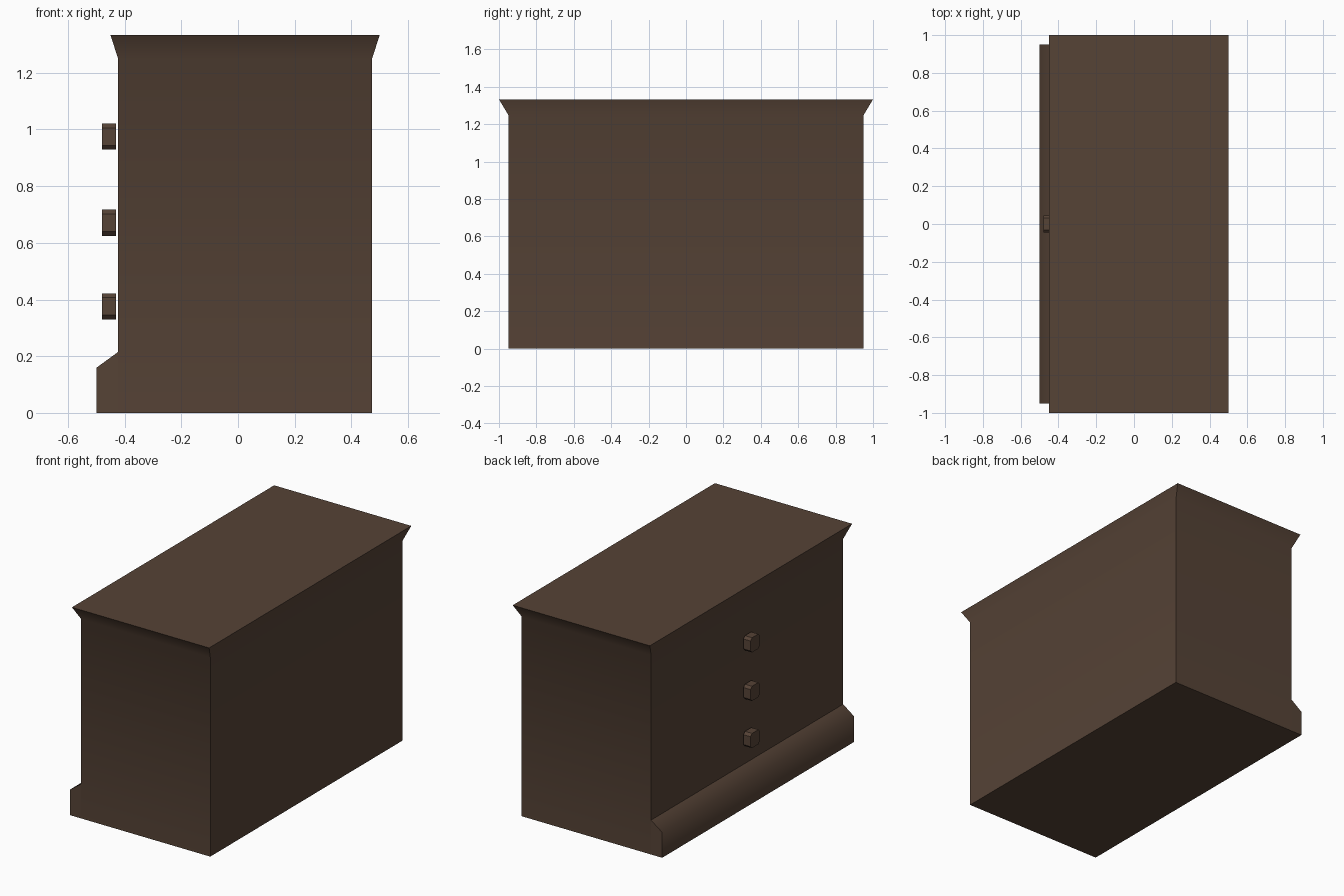
import bpy, bmesh, math

if "Cube" in bpy.data.objects:
    bpy.data.objects.remove(bpy.data.objects["Cube"])

wood = bpy.data.materials.new("dark_brown_wood")
wood.diffuse_color = (0.093, 0.056, 0.037, 1)
wood.use_nodes = True
wood.node_tree.nodes["Principled BSDF"].inputs["Base Color"].default_value = wood.diffuse_color


def loft(name, rings, smooth=60):
    """Closed solid joining rings that have equal point counts."""
    bm = bmesh.new()
    rows = [[bm.verts.new(p) for p in ring] for ring in rings]
    n = len(rows[0])
    for a, b in zip(rows, rows[1:]):
        for i in range(n):
            j = (i + 1) % n
            bm.faces.new((a[i], a[j], b[j], b[i]))
    bm.faces.new(rows[0][::-1])
    bm.faces.new(rows[-1])
    bmesh.ops.recalc_face_normals(bm, faces=bm.faces)
    mesh = bpy.data.meshes.new(name)
    bm.to_mesh(mesh)
    bm.free()
    mesh.materials.append(wood)
    obj = bpy.data.objects.new(name, mesh)
    bpy.context.collection.objects.link(obj)
    bpy.ops.object.select_all(action='DESELECT')
    obj.select_set(True)
    bpy.context.view_layer.objects.active = obj
    bpy.ops.object.shade_smooth_by_angle(angle=math.radians(smooth))
    return obj


def rect(x0, x1, y, z):
    return [(x0, -y, z), (x1, -y, z), (x1, y, z), (x0, y, z)]


# cabinet body with flared top
loft("cabinet_body", [rect(-0.423, 0.473, 0.95, 0),
                      rect(-0.423, 0.473, 0.95, 1.25),
                      rect(-0.45, 0.5, 1.0, 1.333)])

# sloped plinth along the drawer side
profile = [(-0.423, 0), (-0.5, 0), (-0.5, 0.159), (-0.423, 0.215)]
loft("plinth", [[(x, y, z) for x, z in profile] for y in (-0.95, 0.95)])

# three chamfered knobs
r, c = 0.046, 0.031
section = [(r, c), (c, r), (-c, r), (-r, c), (-r, -c), (-c, -r), (c, -r), (r, -c)]
for i, z in enumerate((0.376, 0.671, 0.975)):
    loft(f"knob_{i + 1}", [[(x, y, z + dz) for y, dz in section]
                           for x in (-0.43, -0.479)], 30)
